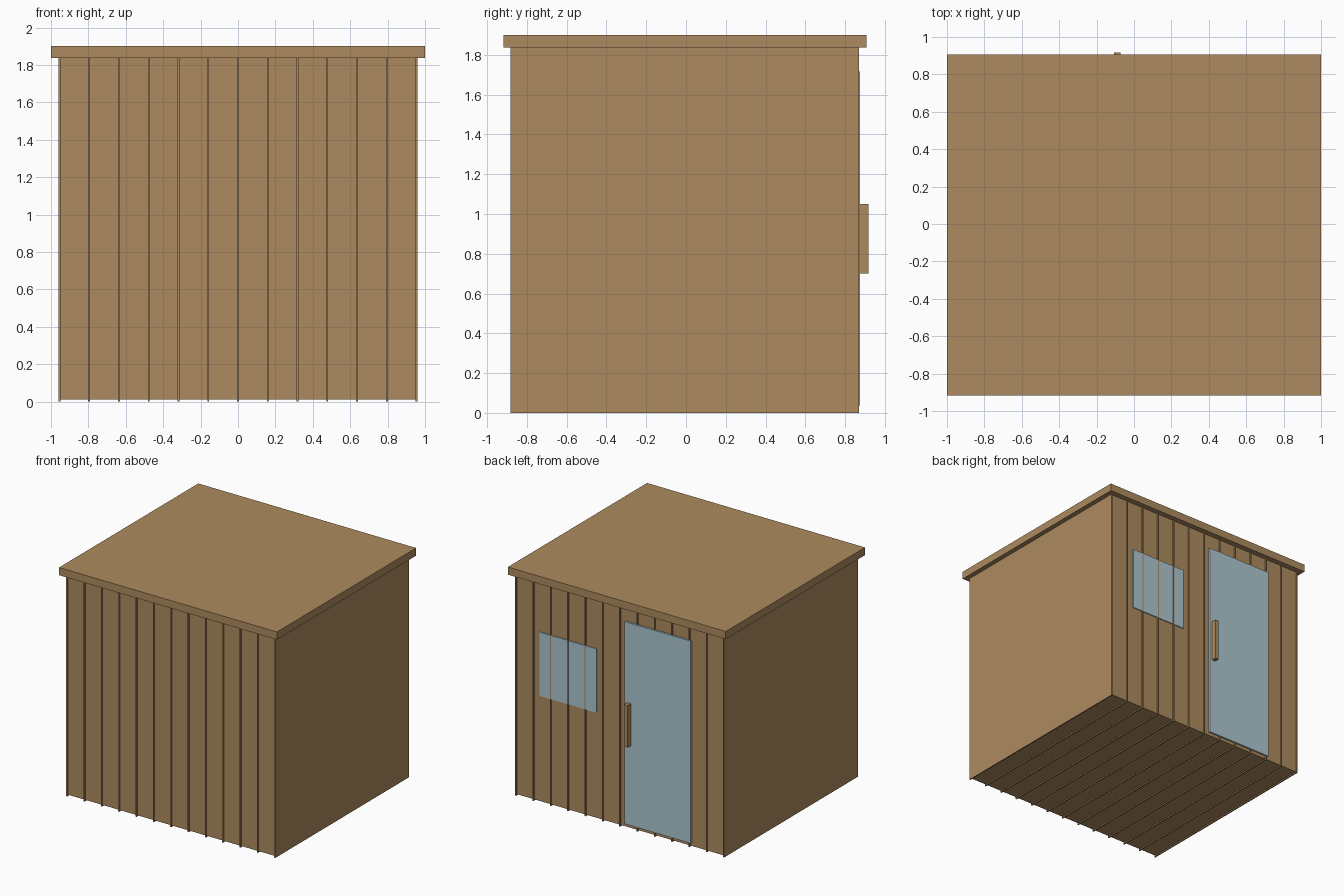
import bpy

cube = bpy.data.objects.get("Cube")
if cube:
    bpy.data.objects.remove(cube, do_unlink=True)


def material(name, rgb):
    mat = bpy.data.materials.new(name)
    mat.use_nodes = True
    mat.diffuse_color = (*rgb, 1)
    mat.node_tree.nodes["Principled BSDF"].inputs["Base Color"].default_value = (*rgb, 1)
    return mat


def box(name, mat, x, y, z):
    """Box spanning the given (low, high) range on each axis."""
    spans = (x, y, z)
    bpy.ops.mesh.primitive_cube_add(size=1, location=[(a + b) / 2 for a, b in spans])
    obj = bpy.context.object
    obj.name = name
    obj.scale = [b - a for a, b in spans]
    bpy.ops.object.transform_apply(location=False, rotation=False, scale=True)
    obj.data.materials.append(mat)
    return obj


wood = material("tan wood", (0.42, 0.26, 0.115))
glass = material("pale blue glass", (0.42, 0.57, 0.64))

HALF_W, FRONT, BACK, EAVES = 0.96, -0.882, 0.87, 1.836
RIB_W, RIB_OUT, BAYS = 0.01, 0.01, 12
WALL_BACK = BACK - RIB_OUT

# Cabin body, set in slightly behind the ribs
box("cabin_body", wood, (-HALF_W + 0.003, HALF_W - 0.003),
    (FRONT + RIB_OUT, WALL_BACK), (RIB_OUT, EAVES))

# Thin ribs that wrap the front, floor and back; the end ones form the side walls
first = -HALF_W + RIB_W / 2
pitch = -2 * first / BAYS
for i in range(BAYS + 1):
    x = first + i * pitch
    box(f"wall_rib_{i + 1}", wood, (x - RIB_W / 2, x + RIB_W / 2), (FRONT, BACK), (0, EAVES))

# Flat overhanging roof
box("roof", wood, (-1, 1), (-0.918, 0.907), (EAVES, 1.9))

# Window, door and handle on the back wall
box("window", glass, (0.215, 0.735), (WALL_BACK, BACK - 0.002), (0.885, 1.415))
box("door", glass, (-0.655, -0.05), (WALL_BACK, BACK + 0.005), (0.037, 1.715))
box("door_handle", wood, (-0.106, -0.072), (BACK, 0.917), (0.7, 1.05))
